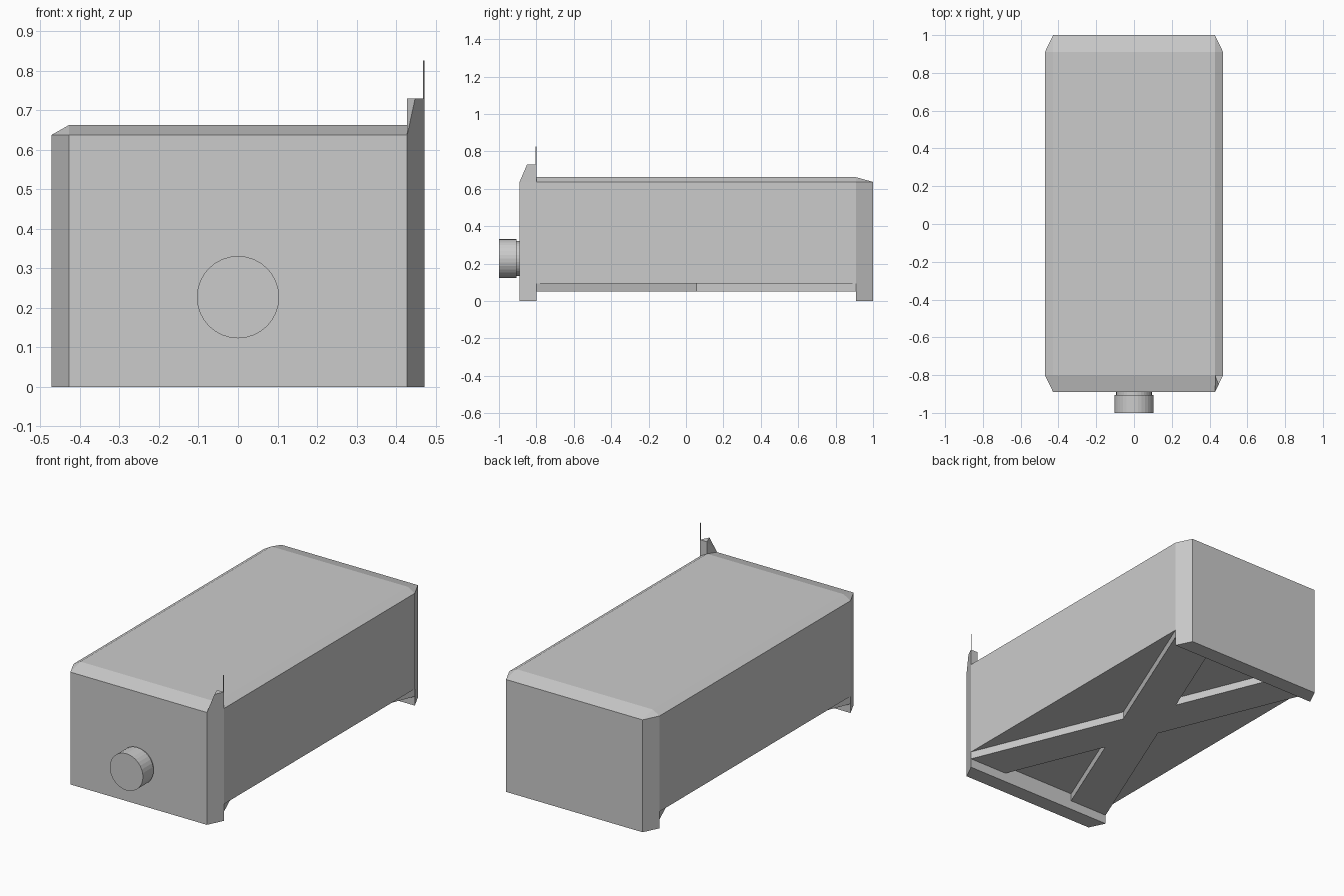
import bpy, bmesh, math
from mathutils import Matrix

cube = bpy.data.objects.get("Cube")
if cube:
    bpy.data.objects.remove(cube, do_unlink=True)

grey = bpy.data.materials.new("light grey")
grey.use_nodes = True
colour = (0.6, 0.6, 0.6, 1)
grey.diffuse_color = colour
grey.node_tree.nodes["Principled BSDF"].inputs["Base Color"].default_value = colour

# Main dimensions
W, W_IN = 0.472, 0.428           # half widths outside and inside the chamfer
FRONT, FRONT_IN = -0.89, -0.8
BACK, BACK_IN = 1.0, 0.91
FLOOR, SHOULDER, TOP = 0.095, 0.637, 0.662


def finish(name, bm):
    bmesh.ops.recalc_face_normals(bm, faces=bm.faces)
    mesh = bpy.data.meshes.new(name)
    bm.to_mesh(mesh)
    bm.free()
    mesh.materials.append(grey)
    obj = bpy.data.objects.new(name, mesh)
    bpy.context.collection.objects.link(obj)
    return obj


def hull(name, points):
    """Convex solid around the points, with flat areas merged."""
    bm = bmesh.new()
    for p in points:
        bm.verts.new(p)
    bmesh.ops.convex_hull(bm, input=bm.verts)
    bmesh.ops.dissolve_limit(bm, angle_limit=math.radians(0.5),
                             verts=bm.verts, edges=bm.edges)
    return finish(name, bm)


def prism(name, outline, z0, z1):
    return hull(name, [(x, y, z) for x, y in outline for z in (z0, z1)])


def cylinder(name, radius, y0, y1, z):
    bm = bmesh.new()
    place = Matrix.Translation((0, (y0 + y1) / 2, z)) @ Matrix.Rotation(math.pi / 2, 4, 'X')
    bmesh.ops.create_cone(bm, cap_ends=True, segments=32, radius1=radius,
                          radius2=radius, depth=y1 - y0, matrix=place)
    return finish(name, bm)


# Body: chamfered box with a sloped rim around the lid
outline = [(s * x, y) for s in (-1, 1)
           for x, y in ((W_IN, FRONT), (W, FRONT_IN), (W, BACK_IN), (W_IN, BACK))]
points = [(x, y, z) for x, y in outline for z in (0, SHOULDER)]
points += [(s * W_IN, y, TOP) for s in (-1, 1) for y in (FRONT_IN, BACK_IN)]
body = hull("body", points)

# Hollow the underside so both end walls stand as feet
cutter = prism("underside_cutter",
               [(x, y) for x in (-1, 1) for y in (FRONT_IN, BACK_IN)], -0.2, FLOOR)
cutter.hide_render = True
cut = body.modifiers.new("underside", 'BOOLEAN')
cut.operation = 'DIFFERENCE'
cut.solver = 'EXACT'
cut.object = cutter
bpy.context.view_layer.objects.active = body
bpy.ops.object.modifier_apply(modifier=cut.name)
bpy.data.objects.remove(cutter, do_unlink=True)

# Crossed braces under the floor
for name, s in (("brace_a", 1), ("brace_b", -1)):
    prism(name, [(s * W, BACK_IN), (s * 0.23, BACK_IN),
                 (-s * W, FRONT_IN), (-s * 0.23, FRONT_IN)], 0.052, FLOOR)

# Raised corner post with a thin antenna
POST = 0.73
hull("corner_post", [(W_IN, FRONT, SHOULDER), (W, FRONT_IN, SHOULDER),
                     (W_IN, FRONT_IN, SHOULDER), (W_IN, FRONT_IN, POST),
                     (W, FRONT_IN, POST), (0.448, -0.85, POST)])
prism("antenna", [(W, FRONT_IN), (W - 0.004, FRONT_IN),
                  (W - 0.002, FRONT_IN - 0.004)], POST, 0.826)

# Front knob on a short neck
cylinder("knob_neck", 0.094, -0.91, FRONT, 0.227)
cylinder("knob", 0.104, -1.0, -0.905, 0.227)
